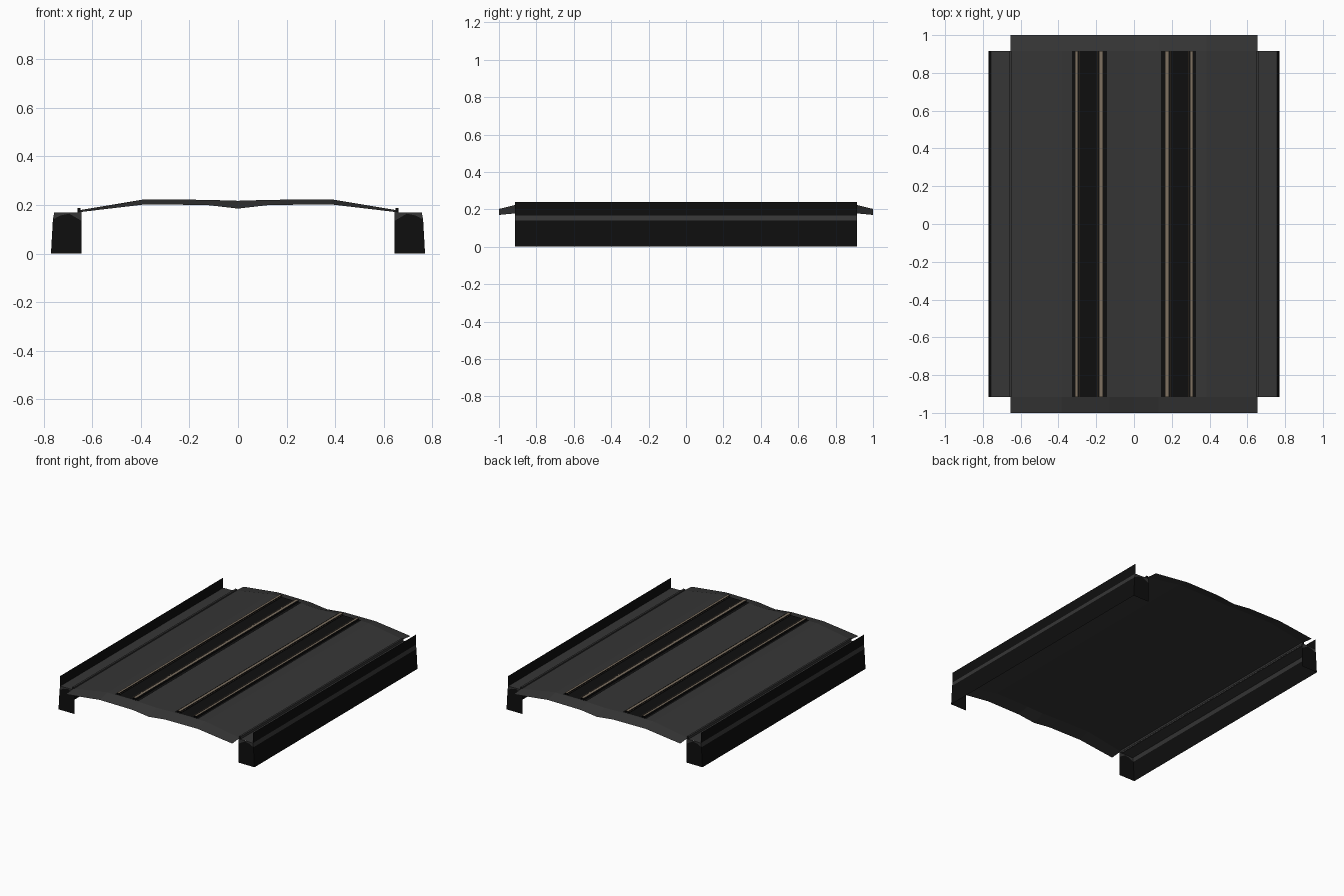
import bpy

if "Cube" in bpy.data.objects:
    bpy.data.objects.remove(bpy.data.objects["Cube"])


def material(name, rgb):
    m = bpy.data.materials.new(name)
    m.diffuse_color = (*rgb, 1)
    m.use_nodes = True
    m.node_tree.nodes["Principled BSDF"].inputs["Base Color"].default_value = m.diffuse_color
    return m


GREY = material("asphalt grey", (0.036, 0.036, 0.036))
DARK = material("dark steel", (0.0045, 0.0045, 0.0045))
TAN = material("worn rail tan", (0.21, 0.165, 0.12))
END = 0.915


def build(name, verts, faces, mat):
    me = bpy.data.meshes.new(name)
    me.from_pydata(verts, [], faces)
    me.materials.append(mat)
    ob = bpy.data.objects.new(name, me)
    bpy.context.collection.objects.link(ob)
    return ob


def loft(name, rows, mat):
    """Sheet through rows; each row is (y, [(x, z), ...])."""
    n = len(rows[0][1])
    verts = [(x, y, z) for y, prof in rows for x, z in prof]
    faces = [(r * n + i, r * n + i + 1, (r + 1) * n + i + 1, (r + 1) * n + i)
             for r in range(len(rows) - 1) for i in range(n - 1)]
    return build(name, verts, faces, mat)


def sheet(name, prof, mat):
    return loft(name, [(-END, prof), (END, prof)], mat)


def cap(name, prof, mat):
    """The same flat outline at both ends."""
    n = len(prof)
    verts = [(x, y, z) for y in (-END, END) for x, z in prof]
    return build(name, verts, [tuple(range(n)), tuple(range(2 * n - 1, n - 1, -1))], mat)


def both(half):
    return [(-x, z) for x, z in reversed(half) if x > 0] + half


# Road deck: thin sheet, its ends drop to a lower, dipped edge
mid = both([(0, 0.217), (0.13, 0.221), (0.385, 0.223), (0.655, 0.178)])
tip = both([(0, 0.185), (0.13, 0.2), (0.385, 0.202), (0.655, 0.17)])
loft("road_deck", [(-1, tip), (-END, mid), (END, mid), (1, tip)], GREY)

for s, side in ((-1, "left"), (1, "right")):
    def m(*pts):
        return [(s * x, z) for x, z in pts]

    # Side abutment: outer wall, ledge, parapet, end caps
    sheet(side + "_outer_wall", m((0.77, 0), (0.762, 0.14)), DARK)
    sheet(side + "_ledge", m((0.762, 0.14), (0.757, 0.168), (0.66, 0.17)), GREY)
    sheet(side + "_parapet", m((0.757, 0.168), (0.757, 0.24)), DARK)
    cap(side + "_end_cap", m((0.645, 0), (0.77, 0), (0.762, 0.14), (0.73, 0.157),
                             (0.695, 0.164), (0.645, 0.135)), DARK)
    cap(side + "_end_cap_top", m((0.645, 0.135), (0.695, 0.164), (0.73, 0.157),
                                 (0.762, 0.14), (0.757, 0.168), (0.645, 0.17)), GREY)
    # Low curb between deck and ledge
    curb = m((0.648, 0.165), (0.648, 0.188), (0.661, 0.188), (0.661, 0.165))
    sheet(side + "_curb", curb, GREY)
    cap(side + "_curb_end", curb, DARK)

    # Track bed strip and its two rails, each with a thin guard strip
    sheet(side + "_track_bed", m((0.143, 0.2255), (0.328, 0.2255)), DARK)
    for k, (a, b, g0, g1) in enumerate(((0.164, 0.185, 0.190, 0.195),
                                        (0.296, 0.312, 0.285, 0.290))):
        tag = side + ("_inner_rail", "_outer_rail")[k]
        sheet(tag + "_head", m((a, 0.24), (b, 0.24)), TAN)
        sheet(tag + "_guard", m((g0, 0.238), (g1, 0.238)), TAN)
        for j, x in enumerate((a, b)):
            sheet(f"{tag}_web_{j}", m((x, 0.2255), (x, 0.24)), DARK)
